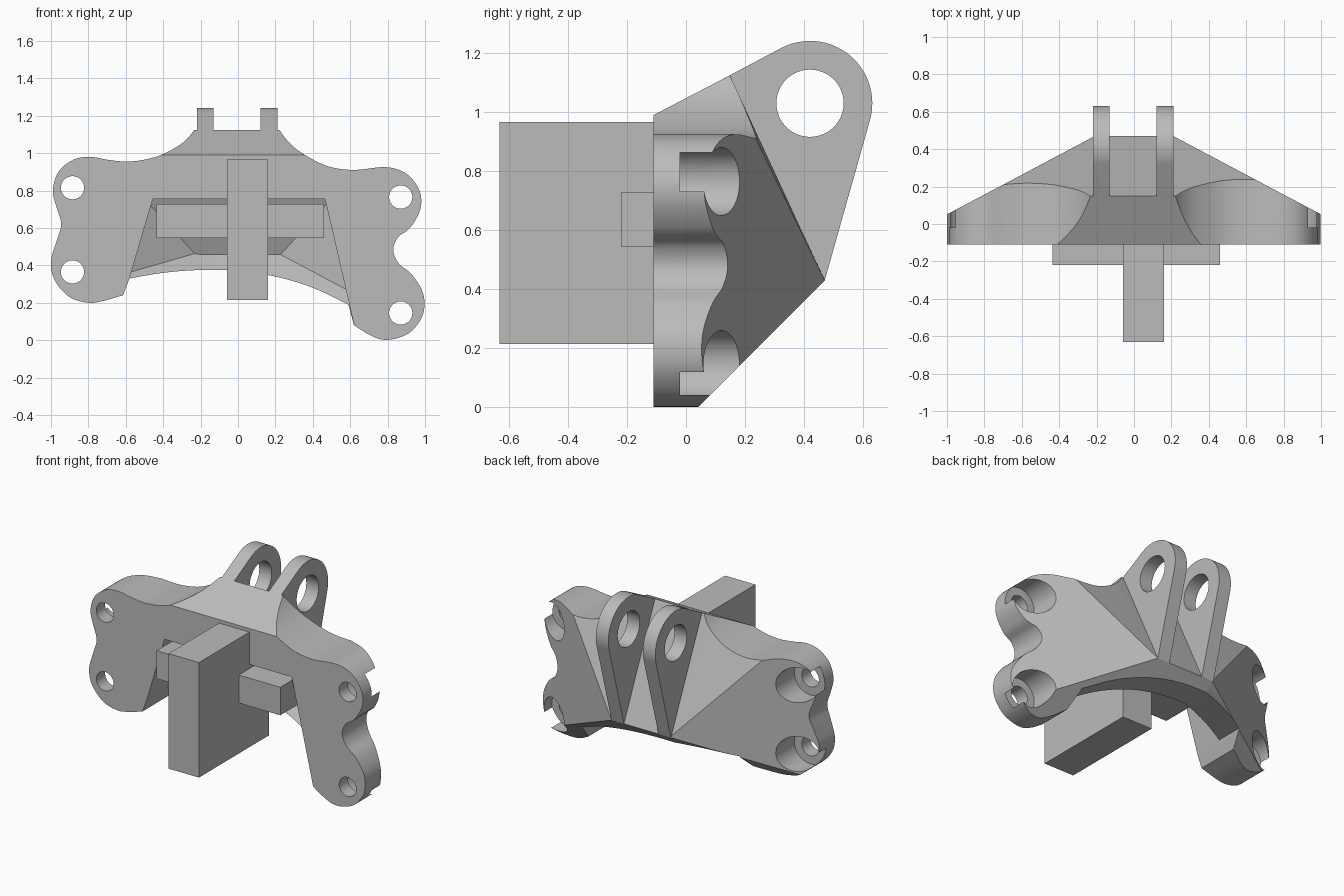
import bpy, bmesh, math
from mathutils import Vector

default = bpy.data.objects.get("Cube")
if default:
    bpy.data.objects.remove(default)

metal = bpy.data.materials.new("plain_grey")
metal.use_nodes = True
GREY = (0.5, 0.5, 0.5, 1)
metal.diffuse_color = GREY
metal.node_tree.nodes["Principled BSDF"].inputs["Base Color"].default_value = GREY


def finish(name, bm):
    bmesh.ops.recalc_face_normals(bm, faces=bm.faces)
    mesh = bpy.data.meshes.new(name)
    bm.to_mesh(mesh)
    bm.free()
    mesh.materials.append(metal)
    obj = bpy.data.objects.new(name, mesh)
    bpy.context.collection.objects.link(obj)
    return obj


def prism(points, start, end, axis):
    """Extrude a closed profile along x (yz points) or y (xz points)."""
    bm = bmesh.new()
    if axis == "x":
        verts = [bm.verts.new((start, a, b)) for a, b in points]
    else:
        verts = [bm.verts.new((a, start, b)) for a, b in points]
    face = bm.faces.new(verts)
    new = bmesh.ops.extrude_face_region(bm, geom=[face])["geom"]
    shift = Vector((end - start, 0, 0) if axis == "x" else (0, end - start, 0))
    bmesh.ops.translate(bm, vec=shift, verts=[g for g in new if isinstance(g, bmesh.types.BMVert)])
    bmesh.ops.recalc_face_normals(bm, faces=bm.faces)
    return bm


def rect(a0, a1, b0, b1):
    return [(a0, b0), (a1, b0), (a1, b1), (a0, b1)]


def circle(cx, cz, r, n=48):
    return [(cx + r * math.cos(i * math.tau / n), cz + r * math.sin(i * math.tau / n)) for i in range(n)]


def smooth(points, steps=5):
    """Catmull-Rom curve through the points, ends included."""
    p = [Vector(q) for q in points]
    p = [2 * p[0] - p[1]] + p + [2 * p[-1] - p[-2]]
    out = []
    for a, b, c, d in zip(p, p[1:], p[2:], p[3:]):
        for i in range(steps):
            t = i / steps
            out.append(tuple(b + (c - a) * t / 2 + (2 * a - 5 * b + 4 * c - d) * t * t / 2
                             + (3 * b - a - 3 * c + d) * t ** 3 / 2))
    return out + [tuple(p[-2])]


def boolean(obj, cutter, operation):
    mod = obj.modifiers.new("cut", "BOOLEAN")
    mod.operation, mod.object, mod.solver = operation, cutter, "EXACT"
    bpy.context.view_layer.objects.active = obj
    bpy.ops.object.modifier_apply(modifier=mod.name)
    bpy.data.objects.remove(cutter)


# Planes bounding the faceted back of the bracket
RIDGE_Y, RIDGE_Z, RIDGE_X = 0.47, 0.43, 0.21
ridge = Vector((0, RIDGE_Y, RIDGE_Z))
planes = [
    (ridge, Vector((0, 0.907, 0.42))),
    (ridge, Vector((0, 1, -1))),
    (Vector((-RIDGE_X, RIDGE_Y, RIDGE_Z)), Vector((-0.24, 1, -1))),
    (Vector((0, -0.11, 0.99)), Vector((0, -0.52, 1))),
]
for side in (-1, 1):
    low = Vector((side * RIDGE_X, RIDGE_Y, RIDGE_Z))
    top = Vector((side * RIDGE_X, 0.15, 1.126))
    outer = Vector((side * 0.65, 0.237, 0.91))
    normal = (low - top).cross(outer - top)
    planes.append((low, normal if normal.y > 0 else -normal))
    planes.append((low, Vector((side * 0.53, 1, 0))))


def clip(bm, inset):
    for co, no in planes:
        n = no.normalized()
        geom = bm.verts[:] + bm.edges[:] + bm.faces[:]
        cut = bmesh.ops.bisect_plane(bm, geom=geom, plane_co=co - n * inset, plane_no=n, clear_outer=True)
        edges = [g for g in cut["geom_cut"] if isinstance(g, bmesh.types.BMEdge) and g.is_boundary]
        if edges:
            bmesh.ops.edgeloop_fill(bm, edges=edges)
    return bm


# Front outline: right lobes, arch, left lobes
right_lobes = [(.21, 1.14), (.27, 1.06), (.35, .995), (.48, .93), (.62, .91), (.79, .925), (.9, .89),
               (.97, .8), (.975, .7), (.92, .6), (.855, .55), (.83, .48), (.86, .41), (.93, .35),
               (.99, .25), (.99, .14), (.93, .05), (.85, .01), (.77, .003), (.7, .03), (.62, .08)]
arch = [(.59, .19), (.4, .28), (.2, .34), (0, .37), (-.2, .375), (-.4, .36), (-.58, .33)]
left_lobes = [(-.615, .24), (-.72, .21), (-.8, .2), (-.9, .23), (-.98, .32), (-1, .42), (-.97, .53),
              (-.945, .62), (-.97, .71), (-.99, .8), (-.96, .9), (-.88, .965), (-.79, .98),
              (-.7, .965), (-.6, .955), (-.5, .965), (-.4, .995), (-.29, 1.06), (-.22, 1.14)]
outline = smooth(right_lobes) + smooth(arch) + smooth(left_lobes)

# Bracket body: outline trimmed by the faceted solid
body = finish("bracket_body", prism(outline, -0.11, 0.8, "y"))
solid = finish("trim_solid", clip(prism(rect(-1.2, 1.2, -0.3, 1.5), -0.3, 0.9, "y"), 0))
boolean(body, solid, "INTERSECT")

# Hollow behind the front opening
opening = [(-.64, .13), (-.455, .755), (.465, .755), (.645, -.025)]
hollow = finish("hollow_cutter", clip(prism(opening, -0.3, 0.8, "y"), 0.13))
boolean(body, hollow, "DIFFERENCE")

# Bolt holes with counterbores
for x, z in [(-.885, .815), (-.885, .365), (.87, .765), (.87, .145)]:
    for radius, start in ((0.062, -0.3), (0.115, -0.02)):
        boolean(body, finish("bolt_cutter", prism(circle(x, z, radius), start, 0.8, "y")), "DIFFERENCE")

# Pair of lugs with pin holes
eye = Vector((0.42, 1.03))
arc = []
for i in range(33):
    a = math.radians(-16 + i * (133.5 / 32))
    arc.append((eye.x + 0.211 * math.cos(a), eye.y + 0.211 * math.sin(a)))
lug_profile = [(RIDGE_Y, RIDGE_Z)] + arc + [(0.1, 1.099), (0.1, 1.0)]
lugs = []
for name, x0, x1 in (("right_lug", -0.22, -0.13), ("left_lug", 0.12, 0.21)):
    lug = finish(name, prism(lug_profile, x0, x1, "x"))
    boolean(lug, finish("pin_cutter", prism(circle(eye.x, eye.y, 0.114), -0.5, 0.5, "x")), "DIFFERENCE")
    lugs.append(lug)

# Crossed blocks at the front
finish("upright_block", prism(rect(-0.06, 0.16, 0.215, 0.967), -0.632, 0.09, "y"))
finish("cross_bar", prism(rect(-0.435, 0.46, 0.545, 0.728), -0.22, 0.09, "y"))

# Smooth curved walls, crisp edges
bpy.ops.object.select_all(action="DESELECT")
for obj in [body] + lugs:
    obj.select_set(True)
bpy.context.view_layer.objects.active = body
bpy.ops.object.shade_smooth_by_angle(angle=math.radians(25))
